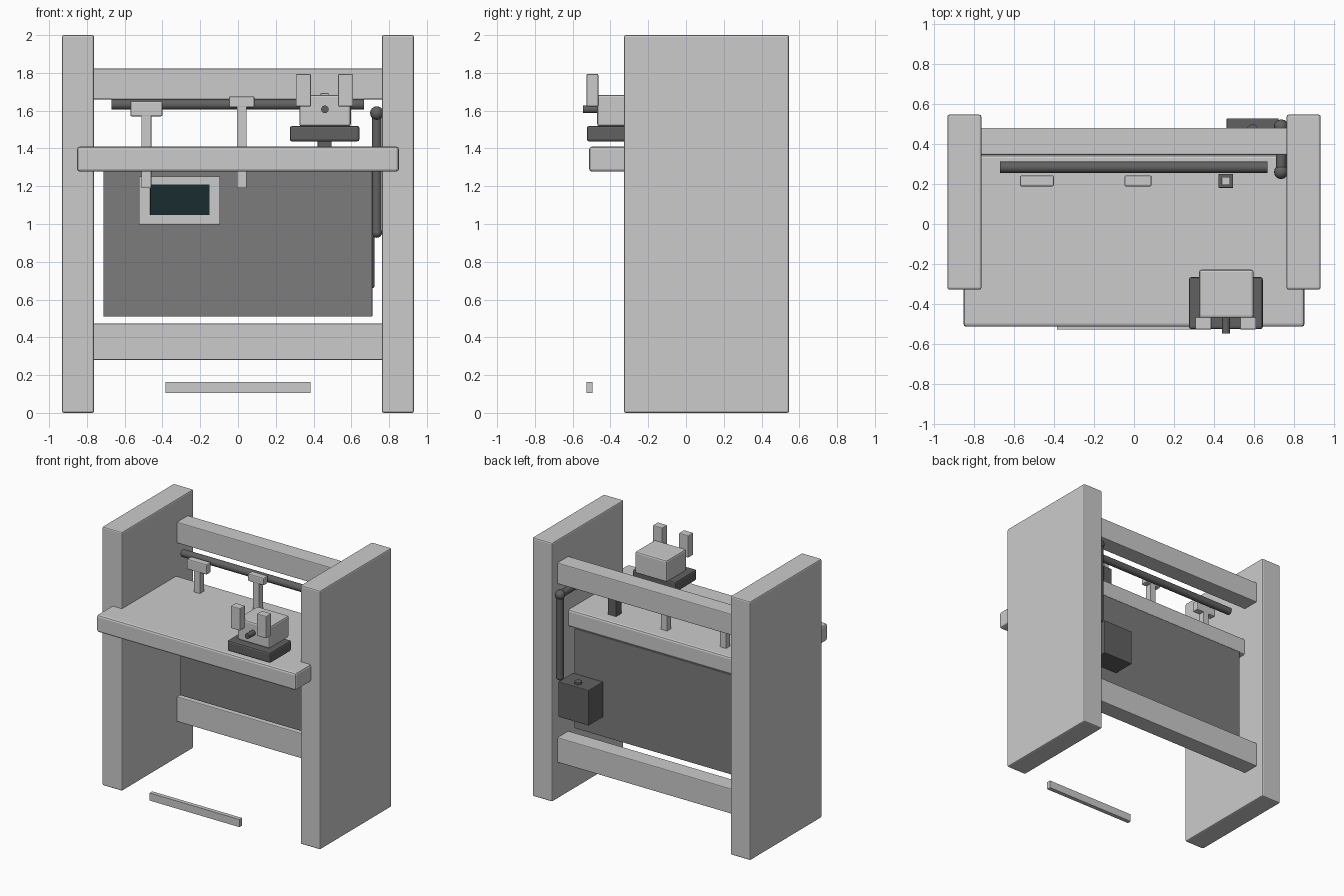
import bpy
from mathutils import Vector

if "Cube" in bpy.data.objects:
    bpy.data.objects.remove(bpy.data.objects["Cube"])


def material(name, rgb):
    m = bpy.data.materials.new(name)
    m.diffuse_color = (*rgb, 1)
    m.use_nodes = True
    m.node_tree.nodes["Principled BSDF"].inputs["Base Color"].default_value = m.diffuse_color
    return m


PANEL = material("charcoal", (0.2, 0.2, 0.2))
DARK = material("dark_grey", (0.12, 0.12, 0.12))
GLASS = material("screen_glass", (0.01, 0.025, 0.028))


def finish(name, mat):
    ob = bpy.context.object
    ob.name = name
    if mat:
        ob.data.materials.append(mat)
    return ob


def box(name, x, y, z, bevel=0.006, mat=None):
    """Box from (min, max) ranges, with softened edges."""
    spans = (x, y, z)
    bpy.ops.mesh.primitive_cube_add(size=1, location=[(a + b) / 2 for a, b in spans])
    ob = finish(name, mat)
    ob.scale = [b - a for a, b in spans]
    bpy.ops.object.transform_apply(location=False, rotation=False, scale=True)
    if bevel:
        mod = ob.modifiers.new("soft_edges", "BEVEL")
        mod.width = bevel
        mod.segments = 2
    return ob


def rod(name, p, q, r, mat=None, sides=16):
    """Cylinder running from p to q."""
    p, q = Vector(p), Vector(q)
    bpy.ops.mesh.primitive_cylinder_add(vertices=sides, radius=r, depth=(q - p).length,
                                        location=(p + q) / 2)
    ob = finish(name, mat)
    ob.rotation_euler = (q - p).to_track_quat("Z", "Y").to_euler()
    bpy.ops.object.shade_smooth_by_angle()
    return ob


def ball(name, p, r, mat=None):
    bpy.ops.mesh.primitive_uv_sphere_add(segments=12, ring_count=8, radius=r, location=p)
    finish(name, mat)
    bpy.ops.object.shade_smooth_by_angle()


# Frame: side walls and rear rails
for side, x in (("left", (-0.932, -0.762)), ("right", (0.762, 0.932))):
    box(side + "_wall", x, (-0.328, 0.546), (0, 2), 0.01)
for level, z in (("upper", (1.66, 1.823)), ("lower", (0.28, 0.473))):
    box(level + "_rail", (-0.77, 0.77), (0.345, 0.48), z)

# Worktop, back panel, floating foot bar
box("worktop", (-0.852, 0.852), (-0.513, 0.345), (1.277, 1.41), 0.015)
box("back_panel", (-0.713, 0.711), (0.312, 0.35), (0.51, 1.28), 0.003, PANEL)
box("foot_bar", (-0.385, 0.383), (-0.528, -0.496), (0.105, 0.164), 0)

# Screen under the worktop
box("screen_frame", (-0.525, -0.095), (0.265, 0.315), (0.997, 1.253), 0.005)
box("screen", (-0.465, -0.15), (0.258, 0.29), (1.047, 1.21), 0.002, GLASS)

# Lamp bar below the upper rail
rod("lamp_bar", (-0.67, 0.283, 1.633), (0.667, 0.283, 1.633), 0.028, DARK)

# Tool posts with T heads
for n, (x, half, z0, z1) in enumerate(((-0.485, 0.085, 1.57, 1.65),
                                       (0.02, 0.068, 1.618, 1.676)), 1):
    box(f"tool_post_{n}", (x - 0.026, x + 0.026), (0.19, 0.24), (1.19, z0 + 0.01), 0.003)
    box(f"tool_head_{n}", (x - half, x + half), (0.188, 0.242), (z0, z1), 0.008)
box("post_sleeve", (0.422, 0.495), (0.18, 0.25), (1.40, 1.6), 0.004, DARK)
box("sleeved_post", (0.438, 0.48), (0.195, 0.235), (1.5, 1.693), 0.003)

# Machine on the worktop
box("machine_base", (0.274, 0.643), (-0.525, -0.265), (1.437, 1.519), 0.012, DARK)
box("machine_body", (0.325, 0.597), (-0.47, -0.228), (1.517, 1.684), 0.012)
for side, x in (("left", 0.346), ("right", 0.57)):
    box(f"machine_{side}_prong", (x - 0.04, x + 0.04), (-0.527, -0.464), (1.622, 1.794), 0.006)
rod("machine_nozzle", (0.46, -0.546, 1.607), (0.46, -0.46, 1.607), 0.02, DARK)

# Pipe run with ball joints, and the rear control box
path = [(0.735, 0.26, 1.587), (0.735, 0.487, 1.587), (0.735, 0.487, 0.955)]
for i, r in enumerate((0.036, 0.036, 0.028)):
    ball(f"pipe_joint_{i + 1}", path[i], r, DARK)
for i in range(2):
    rod(f"pipe_{i + 1}", path[i], path[i + 1], 0.026, DARK)
box("control_box", (0.463, 0.722), (0.35, 0.528), (0.662, 0.935), 0.005, DARK)
rod("control_box_knob", (0.592, 0.47, 0.93), (0.592, 0.47, 0.95), 0.028, DARK)
